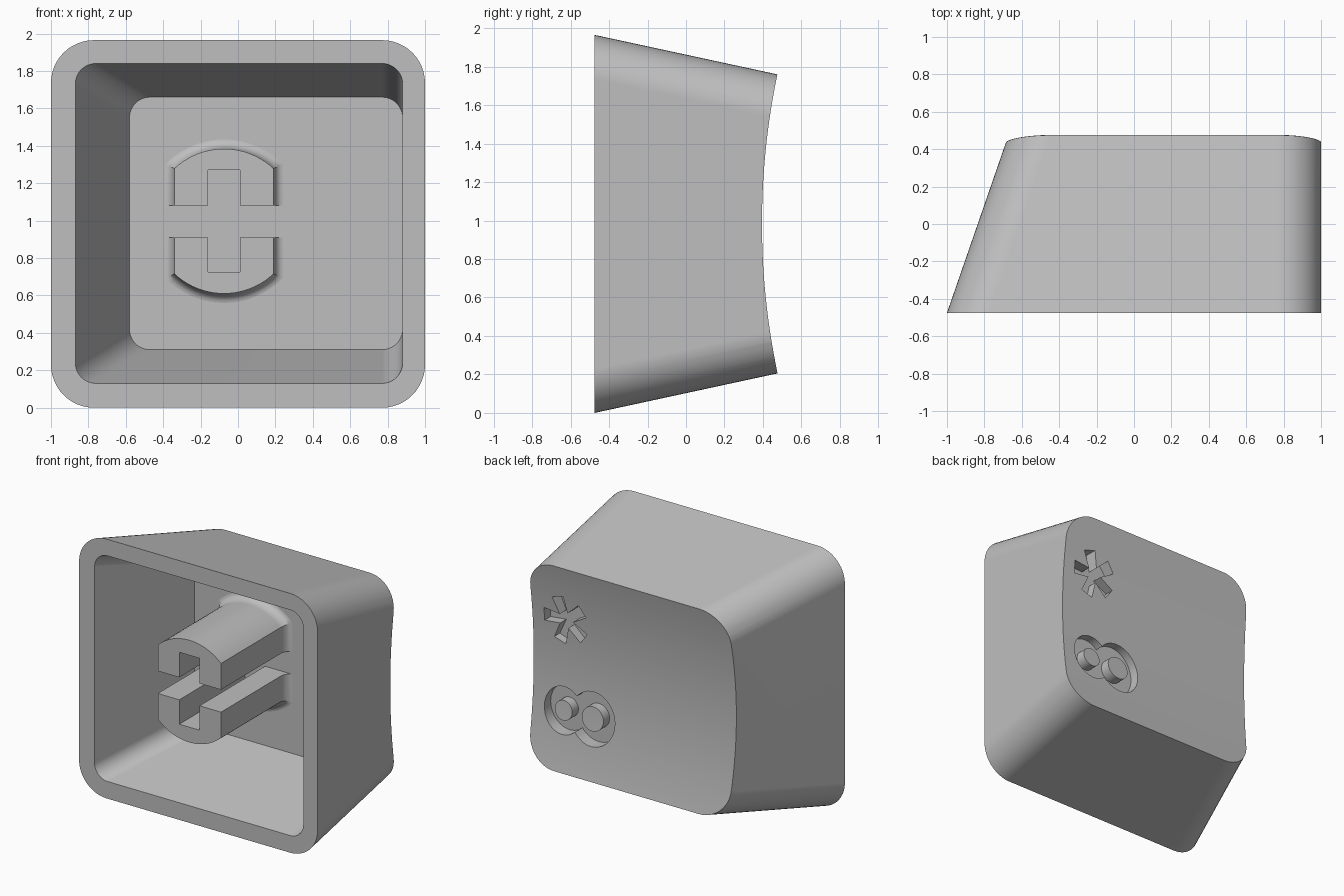
import bpy
import bmesh
from math import pi, cos, sin, acos, sqrt, radians

cube = bpy.data.objects.get("Cube")
if cube:
    bpy.data.objects.remove(cube)

FRONT, FLOOR, ENGRAVE = -0.475, 0.31, 0.335
MID_Z = 0.985

grey = bpy.data.materials.new("matte_grey")
grey.use_nodes = True
colour = (0.52, 0.52, 0.52, 1)
grey.diffuse_color = colour
grey.node_tree.nodes["Principled BSDF"].inputs["Base Color"].default_value = colour


def loft(name, sections):
    """Closed solid through (y, outline) sections; outlines are (x, z) lists."""
    bm = bmesh.new()
    rings = [[bm.verts.new((x, y, z)) for x, z in pts] for y, pts in sections]
    n = len(rings[0])
    for a, b in zip(rings, rings[1:]):
        for i in range(n):
            j = (i + 1) % n
            bm.faces.new((a[i], a[j], b[j], b[i]))
    bm.faces.new(rings[0])
    bm.faces.new(rings[-1])
    bmesh.ops.recalc_face_normals(bm, faces=bm.faces)
    mesh = bpy.data.meshes.new(name)
    bm.to_mesh(mesh)
    bm.free()
    obj = bpy.data.objects.new(name, mesh)
    bpy.context.collection.objects.link(obj)
    return obj


def prism(name, outline, y0, y1):
    return loft(name, [(y0, outline), (y1, outline)])


def activate(obj):
    bpy.ops.object.select_all(action='DESELECT')
    obj.select_set(True)
    bpy.context.view_layer.objects.active = obj


def cut(obj, cutter, keep=False):
    mod = obj.modifiers.new("cut", 'BOOLEAN')
    mod.operation, mod.solver, mod.object = 'DIFFERENCE', 'EXACT', cutter
    activate(obj)
    bpy.ops.object.modifier_apply(modifier=mod.name)
    if not keep:
        bpy.data.objects.remove(cutter)


def finish(obj):
    obj.data.materials.clear()
    obj.data.materials.append(grey)
    activate(obj)
    bpy.ops.object.shade_smooth_by_angle(angle=radians(28))
    mod = obj.modifiers.new("flat_face_normals", 'WEIGHTED_NORMAL')
    mod.keep_sharp = True


def rounded_rect(x0, x1, z0, z1, r, n=12):
    pts = []
    corners = [(x1 - r, z1 - r), (x0 + r, z1 - r), (x0 + r, z0 + r), (x1 - r, z0 + r)]
    for k, (cx, cz) in enumerate(corners):
        for i in range(n + 1):
            a = (k + i / n) * pi / 2
            pts.append((cx + r * cos(a), cz + r * sin(a)))
    return pts


def ellipse(cx, cz, rx, rz, n=48):
    return [(cx + rx * cos(2 * pi * i / n), cz + rz * sin(2 * pi * i / n)) for i in range(n)]


def box(x0, x1, z0, z1):
    return [(x0, z0), (x1, z0), (x1, z1), (x0, z1)]


def outer(y):
    d = y - FRONT
    return y, rounded_rect(-1 + 0.346 * d, 1, 0.216 * d, 1.965 - 0.216 * d, 0.23)


def inner(y):
    d = y - FRONT
    return y, rounded_rect(-0.87 + 0.369 * d, 0.88, 0.13 + 0.229 * d, 1.84 - 0.229 * d, 0.11)


# Cutter for the scooped back face: a shallow cylinder running along x
def dish_cutter():
    radius, low, steps = 3.79, 0.395, 56
    bm = bmesh.new()
    prof = []
    for i in range(steps + 1):
        t = -1.15 + 2.3 * i / steps
        prof.append((low + radius - sqrt(radius ** 2 - t * t), MID_Z + t))
    prof += [(1.5, prof[-1][1]), (1.5, prof[0][1])]
    face = bm.faces.new([bm.verts.new((-1.5, y, z)) for y, z in prof])
    ext = bmesh.ops.extrude_face_region(bm, geom=[face])
    moved = [v for v in ext["geom"] if isinstance(v, bmesh.types.BMVert)]
    bmesh.ops.translate(bm, verts=moved, vec=(3, 0, 0))
    bmesh.ops.recalc_face_normals(bm, faces=bm.faces)
    mesh = bpy.data.meshes.new("dish_cutter")
    bm.to_mesh(mesh)
    bm.free()
    obj = bpy.data.objects.new("dish_cutter", mesh)
    bpy.context.collection.objects.link(obj)
    obj.hide_render = True
    return obj


dish = dish_cutter()

# Hollow tapered shell with scooped back
shell = loft("key_shell", [outer(FRONT), outer(0.6)])
cut(shell, dish, keep=True)
cut(shell, loft("cavity", [inner(FRONT - 0.03), inner(FLOOR)]))

# Engraved five-armed star, first arm towards +x
star = []
for k in range(5):
    a = 2 * pi * k / 5
    for side in (-1, 1):
        r, w = 0.18, 0.05 * side
        star.append((0.72 + r * cos(a) - w * sin(a), 1.34 + r * sin(a) + w * cos(a)))
    v = a + pi / 5
    star.append((0.72 + 0.06 * cos(v), 1.34 + 0.06 * sin(v)))
cut(shell, prism("star_cutter", star, ENGRAVE, 0.7))

# Engraved double loop with a raised peg in each ring
for name, cx, rx, rz, peg in (("small", 0.74, 0.16, 0.175, 0.073),
                              ("large", 0.495, 0.185, 0.2, 0.09)):
    cut(shell, prism("loop_cutter", ellipse(cx, 0.65, rx, rz), ENGRAVE, 0.7))
    post = prism(name + "_loop_peg", ellipse(cx, 0.65, peg, peg), ENGRAVE - 0.01, 0.6)
    cut(post, dish, keep=True)
    finish(post)
finish(shell)
bpy.data.objects.remove(dish)

# Split mounting stem: round with flat sides, flared where it meets the floor
STEM_X, STEM_Z = -0.075, 0.997


def stem_outline(grow, n=20):
    half, r = 0.265 + grow, 0.387 + grow
    a0 = acos(half / r)
    pts = []
    for start in (0, pi):
        for i in range(n + 1):
            a = start + a0 + (pi - 2 * a0) * i / n
            pts.append((STEM_X + r * cos(a), STEM_Z + r * sin(a)))
    return pts


sections = [(FRONT, stem_outline(0))]
for i in range(7):
    a = pi / 2 * i / 6
    sections.append((FLOOR - 0.075 * (1 - sin(a)), stem_outline(0.05 * (1 - cos(a)))))
sections.append((FLOOR + 0.002, stem_outline(0.05)))
stem = loft("mounting_stem", sections)

# Cross-shaped slot
cut(stem, prism("wide_slot", box(-0.6, 0.5, 0.91, 1.08), -0.7, 0.5))
cut(stem, prism("tall_slot", box(-0.16, 0.01, 0.725, 1.27), -0.7, 0.5))
finish(stem)
